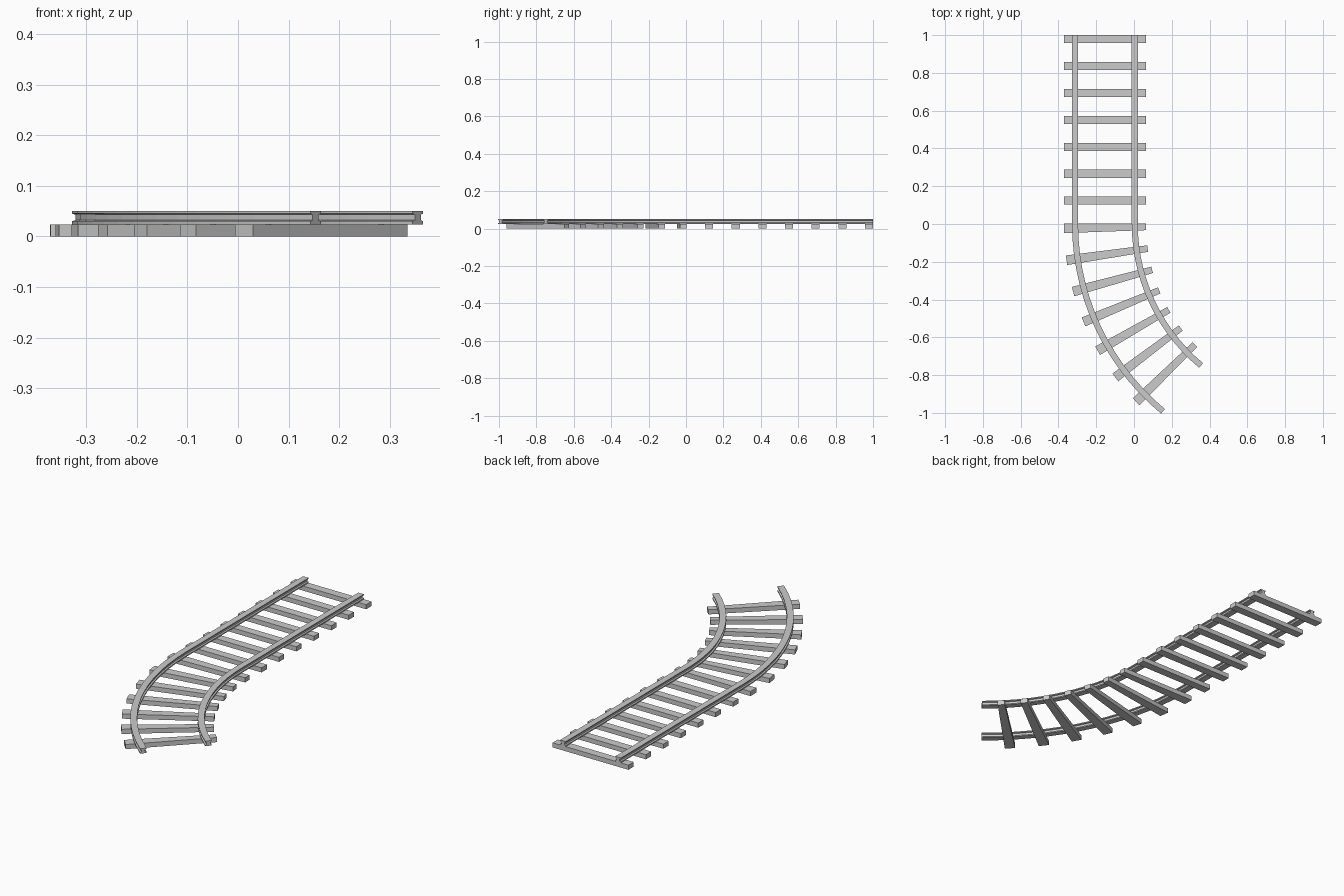
import bpy, bmesh
from math import sin, cos

if "Cube" in bpy.data.objects:
    bpy.data.objects.remove(bpy.data.objects["Cube"])

CENTRE_X = -0.154      # track centre line on the straight
RADIUS = 1.132         # centre line radius of the bend
STEP = 0.1425          # sleeper spacing
COUNT = 14
LENGTH = STEP * COUNT - 0.002
HALF_GAUGE = 0.158


def on_track(s, u, z):
    """Distance s along the track, offset u to the right of it, height z."""
    if s <= 1.0:
        return (CENTRE_X + u, 1.0 - s, z)
    a = (s - 1.0) / RADIUS
    r = RADIUS - u
    return (CENTRE_X + RADIUS - r * cos(a), -r * sin(a), z)


def sweep(name, profile, stations):
    """Sweep a closed (u, z) profile through the stations and cap the ends."""
    bm = bmesh.new()
    rings = [[bm.verts.new(on_track(s, u, z)) for u, z in profile] for s in stations]
    n = len(profile)
    for a, b in zip(rings, rings[1:]):
        for i in range(n):
            j = (i + 1) % n
            bm.faces.new((a[i], a[j], b[j], b[i]))
    bm.faces.new(rings[0])
    bm.faces.new(rings[-1])
    bmesh.ops.recalc_face_normals(bm, faces=bm.faces)
    mesh = bpy.data.meshes.new(name)
    bm.to_mesh(mesh)
    bm.free()
    obj = bpy.data.objects.new(name, mesh)
    bpy.context.collection.objects.link(obj)
    return obj


# Rails: I-shaped section with foot, web and head
half = [(0.016, 0.024), (0.016, 0.030), (0.009, 0.032),
        (0.009, 0.043), (0.016, 0.045), (0.016, 0.050)]
section = half + [(-u, z) for u, z in reversed(half)]
bend_steps = 14
stations = [0.0] + [1.0 + (LENGTH - 1.0) * i / bend_steps for i in range(bend_steps + 1)]
for name, side in (("left_rail", -1), ("right_rail", 1)):
    sweep(name, [(u + side * HALF_GAUGE, z) for u, z in section], stations)

# Sleepers: flat bars, tapering towards the inside of the bend
bar = [(-0.217, 0.0), (0.217, 0.0), (0.217, 0.024), (-0.217, 0.024)]
for i in range(COUNT):
    s = i * STEP
    sweep(f"sleeper_{i + 1:02d}", bar, [s, s + 0.043])
